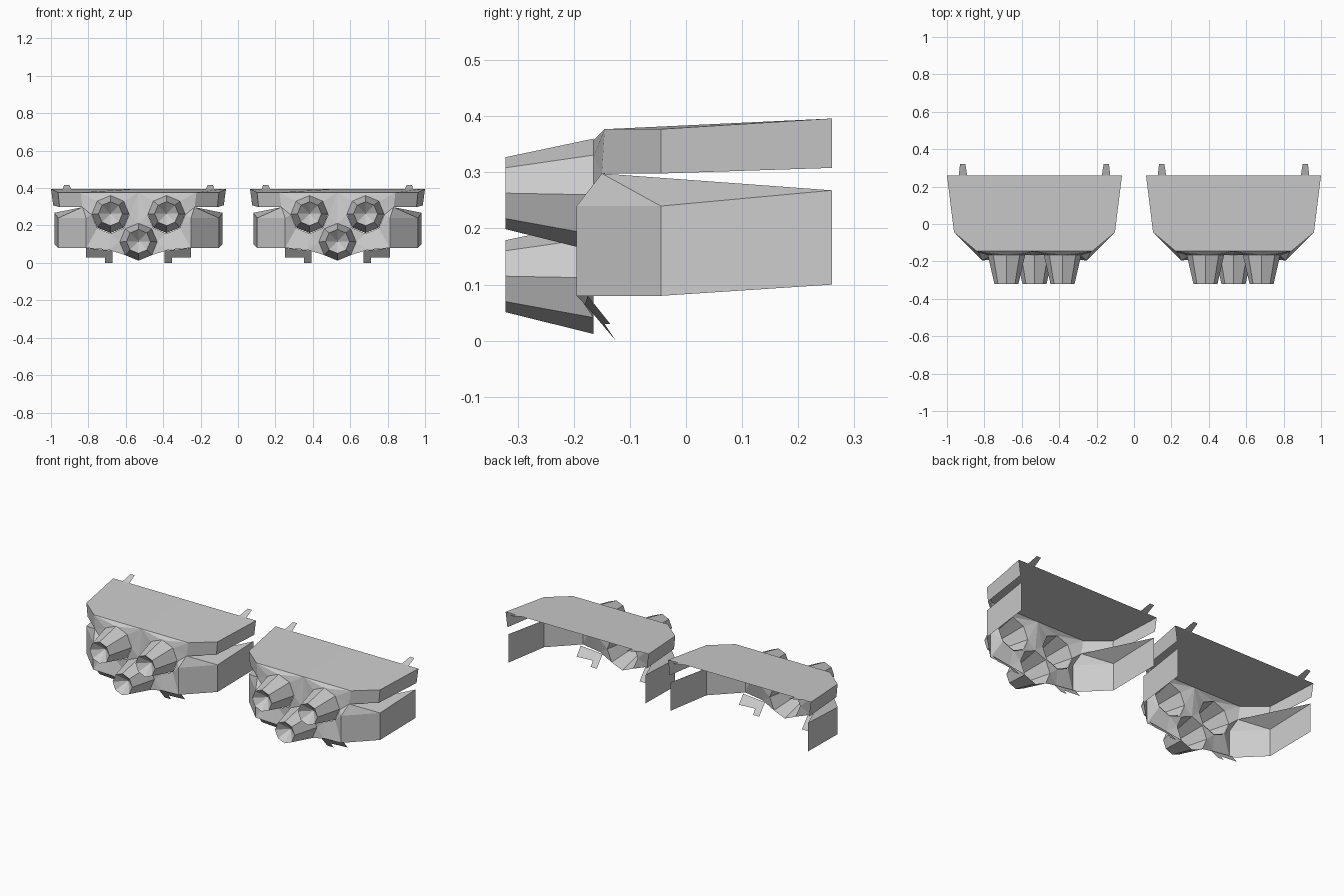
import bpy, bmesh
from math import cos, sin, pi

if "Cube" in bpy.data.objects:
    bpy.data.objects.remove(bpy.data.objects["Cube"])

UNIT_X = 0.532        # the model is two identical housings side by side


def finish(name, bm, ux, mirror):
    me = bpy.data.meshes.new(name)
    bm.to_mesh(me)
    bm.free()
    ob = bpy.data.objects.new(name, me)
    ob.location.x = ux
    bpy.context.collection.objects.link(ob)
    if mirror:
        ob.modifiers.new("mirror", 'MIRROR').use_axis[0] = True
    return ob


def sheet(name, faces, ux):
    """Mirrored open sheet from a few polygons."""
    bm = bmesh.new()
    for f in faces:
        bm.faces.new([bm.verts.new(p) for p in f])
    bmesh.ops.remove_doubles(bm, verts=bm.verts, dist=0.0005)
    finish(name, bm, ux, True)


def band(low, high):
    """Quads between two matching polylines."""
    return [[low[i], low[i + 1], high[i + 1], high[i]] for i in range(len(low) - 1)]


def ring(cx, cz, r, y):
    return [(cx + r * cos(i * pi / 4), y, cz + r * sin(i * pi / 4)) for i in range(8)]


def nozzle(name, cx, cz, ux):
    bm = bmesh.new()
    base = [bm.verts.new(p) for p in ring(cx, cz - 0.003, 0.1, -0.165)]
    tip = [bm.verts.new(p) for p in ring(cx, cz, 0.064, -0.322)]
    apex = bm.verts.new((cx, -0.265, cz))
    for i in range(8):
        j = (i + 1) % 8
        bm.faces.new((base[i], base[j], tip[j], tip[i]))
        bm.faces.new((tip[i], tip[j], apex))
    finish(name, bm, ux, False)


def face_plate(ux):
    """Front wall with an opening behind each nozzle."""
    low = ring(0, 0.112, 0.1, -0.165)
    outline = [(0, -0.145, 0.377), low[2], low[1], low[0], low[7],
               (0.16, -0.185, 0.07), (0.28, -0.195, 0.08), (0.28, -0.195, 0.24),
               (0.30, -0.15, 0.298), (0.31, -0.145, 0.377)]
    bm = bmesh.new()
    for loop in (outline, ring(0.15, 0.257, 0.1, -0.165)):
        vs = [bm.verts.new(p) for p in loop]
        for i, v in enumerate(vs):
            bm.edges.new((v, vs[(i + 1) % len(vs)]))
    bmesh.ops.triangle_fill(bm, edges=bm.edges[:], use_beauty=True, normal=(0, -1, 0))
    bm.normal_update()
    bmesh.ops.reverse_faces(bm, faces=[f for f in bm.faces if f.normal.y > 0])
    finish("face_plate", bm, ux, True)


for ux in (-UNIT_X, UNIT_X):
    # top cover with its hanging rim
    rim_top = [(0.31, -0.145, 0.377), (0.43, -0.045, 0.377), (0.468, 0.26, 0.396)]
    rim_low = [(0.30, -0.15, 0.298), (0.422, -0.045, 0.298), (0.456, 0.26, 0.308)]
    cover = [(0, -0.145, 0.377)] + rim_top + [(0, 0.26, 0.396)]
    sheet("top_cover", [cover] + band(rim_low, rim_top), ux)

    # lower side walls with sloping ledge
    wall_top = [(0.28, -0.195, 0.24), (0.43, -0.045, 0.24), (0.45, 0.26, 0.268)]
    wall_low = [(0.28, -0.195, 0.08), (0.43, -0.045, 0.08), (0.45, 0.26, 0.10)]
    inner = (0.30, -0.15, 0.298)
    ledge = [[inner, wall_top[i], wall_top[i + 1]] for i in range(2)]
    sheet("side_wall", band(wall_low, wall_top) + ledge, ux)

    # rear tabs
    sheet("rear_tab", [[(0.36, 0.26, 0.396), (0.405, 0.26, 0.396),
                        (0.398, 0.322, 0.417), (0.37, 0.322, 0.417)]], ux)

    # swept-back fins under the front
    sheet("lower_fin", [[(0.14, -0.18, 0.065), (0.14, -0.125, 0.0), (0.18, -0.125, 0.0),
                         (0.18, -0.145, 0.03), (0.28, -0.135, 0.03), (0.28, -0.175, 0.08)]], ux)

    # front wall and three nozzles
    face_plate(ux)
    nozzle("nozzle_left", -0.15, 0.263, ux)
    nozzle("nozzle_right", 0.15, 0.263, ux)
    nozzle("nozzle_lower", 0, 0.115, ux)
